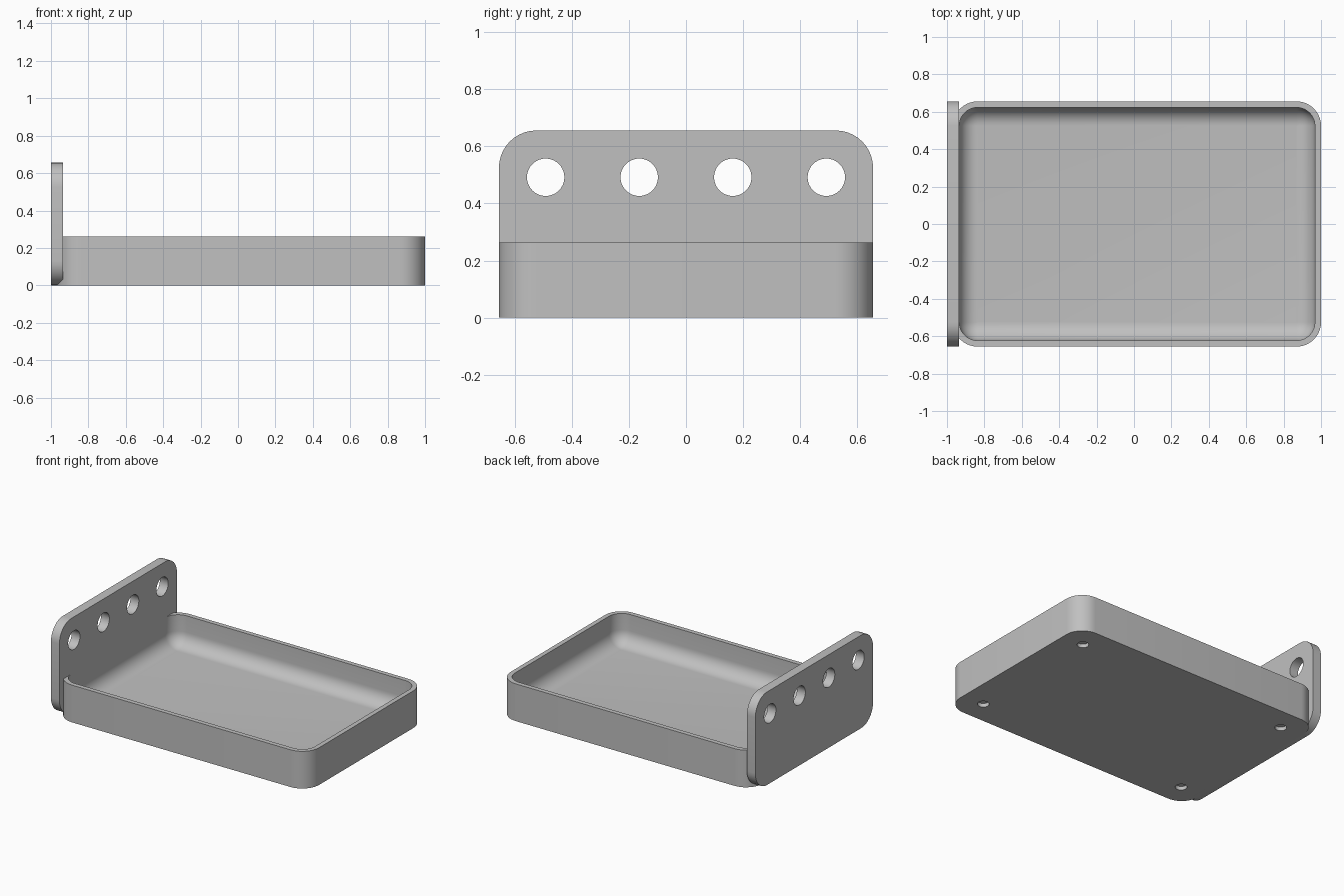
import bpy
import bmesh
from math import cos, sin, pi, radians
from mathutils import Matrix

if "Cube" in bpy.data.objects:
    bpy.data.objects.remove(bpy.data.objects["Cube"], do_unlink=True)

U = 2 / 61             # one design unit
HALF_Y = 20 * U
TRAY_X = 0.5 * U       # centre of the tray along x

grey = bpy.data.materials.new("light grey")
grey.use_nodes = True
grey.diffuse_color = (0.53, 0.53, 0.53, 1)
grey.node_tree.nodes["Principled BSDF"].inputs["Base Color"].default_value = (0.53, 0.53, 0.53, 1)


def rounded_rect(half_a, half_b, radius, steps=10):
    """Outline of a rounded rectangle, counter-clockwise."""
    points = []
    for corner, (sa, sb) in enumerate([(1, 1), (-1, 1), (-1, -1), (1, -1)]):
        for i in range(steps + 1):
            t = (corner + i / steps) * pi / 2
            points.append((sa * (half_a - radius) + radius * cos(t),
                           sb * (half_b - radius) + radius * sin(t)))
    return points


def loft(name, rings):
    """Skin a closed solid over rings of equal point count."""
    bm = bmesh.new()
    loops = [[bm.verts.new(p) for p in ring] for ring in rings]
    for low, high in zip(loops, loops[1:]):
        for i in range(len(low)):
            j = (i + 1) % len(low)
            bm.faces.new((low[i], low[j], high[j], high[i]))
    bm.faces.new(loops[0][::-1])
    bm.faces.new(loops[-1])
    bmesh.ops.recalc_face_normals(bm, faces=bm.faces)
    mesh = bpy.data.meshes.new(name)
    bm.to_mesh(mesh)
    bm.free()
    obj = bpy.data.objects.new(name, mesh)
    bpy.context.collection.objects.link(obj)
    obj.data.materials.append(grey)
    return obj


def drill(obj, centres, radius, depth, turn):
    """Cut round holes, then shade the part."""
    bm = bmesh.new()
    for c in centres:
        bmesh.ops.create_cone(bm, cap_ends=True, segments=40, radius1=radius, radius2=radius,
                              depth=depth, matrix=Matrix.Translation(c) @ turn)
    mesh = bpy.data.meshes.new("hole_cutter")
    bm.to_mesh(mesh)
    bm.free()
    mesh.materials.append(grey)
    cutter = bpy.data.objects.new("hole_cutter", mesh)
    cutter.hide_render = True
    bpy.context.collection.objects.link(cutter)
    mod = obj.modifiers.new("holes", 'BOOLEAN')
    mod.operation = 'DIFFERENCE'
    mod.solver = 'EXACT'
    mod.object = cutter
    bpy.ops.object.select_all(action='DESELECT')
    obj.select_set(True)
    bpy.context.view_layer.objects.active = obj
    bpy.ops.object.modifier_apply(modifier=mod.name)
    bpy.data.objects.remove(cutter, do_unlink=True)
    bpy.ops.object.shade_smooth_by_angle(angle=radians(30))


# Tray: outer wall, rim, inner wall, then a filleted floor
HEIGHT, FLOOR, WALL, FILLET = 8 * U, 1.5 * U, U, 2.97 * U
sections = [(0, 0), (0, HEIGHT), (WALL, HEIGHT)]
for k in range(11):
    a = k / 10 * pi / 2
    sections.append((WALL + FILLET * (1 - cos(a)), FLOOR + FILLET * (1 - sin(a))))
rings = []
for inset, z in sections:
    outline = rounded_rect(30 * U - inset, HALF_Y - inset, 4 * U - inset)
    rings.append([(x + TRAY_X, y, z) for x, y in outline])
tray = loft("tray", rings)

# Shallow round recesses under the tray corners
HOLE_DEPTH = 0.8 * U
feet = [(TRAY_X + sx * 25 * U, sy * 15 * U, 0) for sx in (-1, 1) for sy in (-1, 1)]
drill(tray, feet, 1.15 * U, 2 * HOLE_DEPTH, Matrix.Identity(4))

# Upright end plate with a row of through holes
outline = rounded_rect(HALF_Y, 10 * U, 4 * U)
plate = loft("end_plate", [[(x, y, z + 10 * U) for y, z in outline] for x in (-1, -1 + 2 * U)])
row = [(-1 + U, (i - 1.5) * 10 * U, 15 * U) for i in range(4)]
drill(plate, row, 2 * U, 6 * U, Matrix.Rotation(pi / 2, 4, 'Y'))
